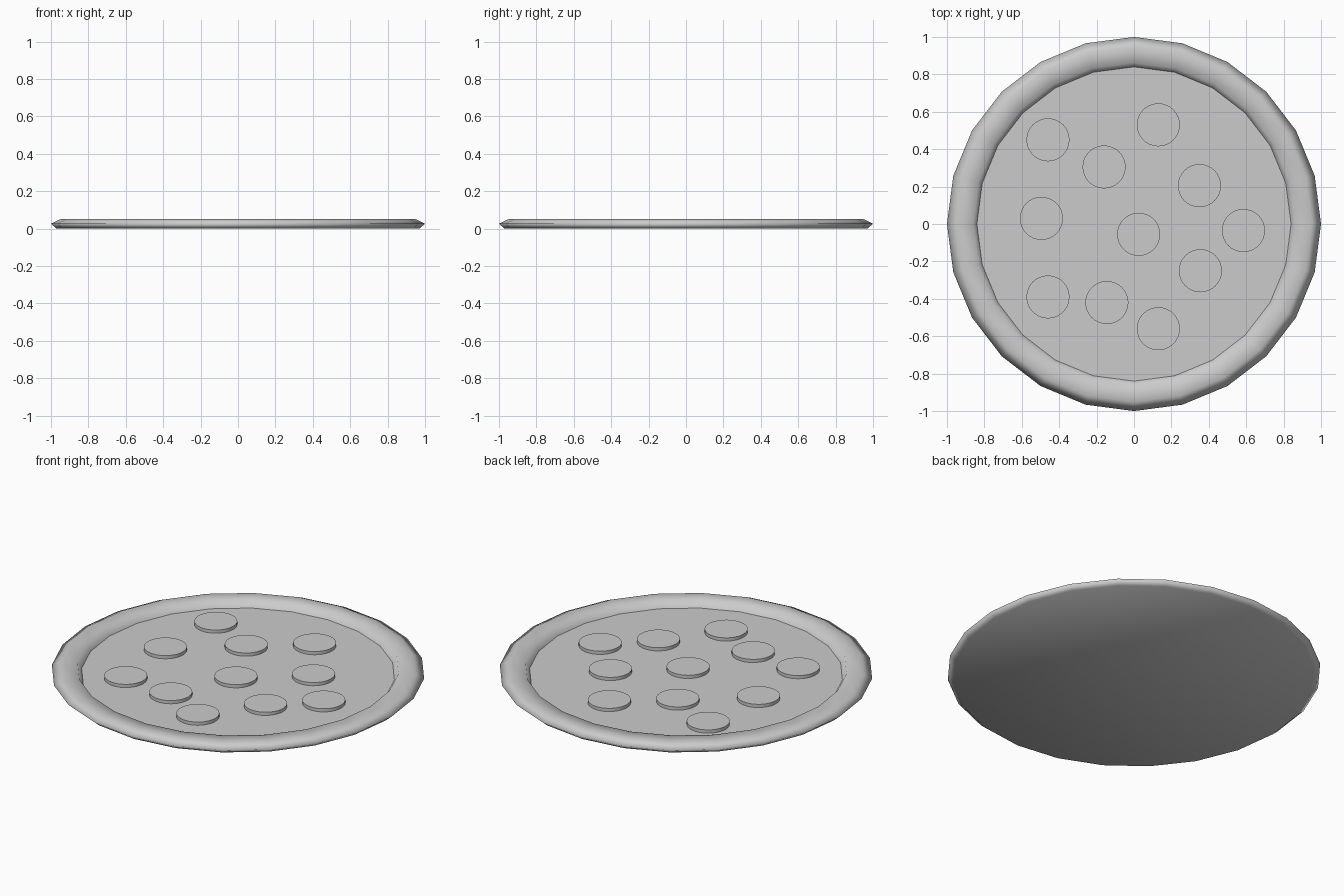
import bpy, bmesh, math

if "Cube" in bpy.data.objects:
    bpy.data.objects.remove(bpy.data.objects["Cube"])

SIDES = 24


def make_object(name, bm, smooth=False):
    bmesh.ops.recalc_face_normals(bm, faces=bm.faces)
    mesh = bpy.data.meshes.new(name)
    bm.to_mesh(mesh)
    bm.free()
    obj = bpy.data.objects.new(name, mesh)
    bpy.context.collection.objects.link(obj)
    if smooth:
        mesh.shade_smooth()
    return obj


def ring(bm, r, z, n=SIDES):
    return [bm.verts.new((r * math.cos(2 * math.pi * i / n),
                          r * math.sin(2 * math.pi * i / n), z)) for i in range(n)]


# Crust and base: raised rim lofted from rings, closed underneath
bm = bmesh.new()
profile = [(0.97, 0.0), (1.0, 0.026), (0.95, 0.05), (0.862, 0.05), (0.84, 0.012)]
rings = [ring(bm, r, z) for r, z in profile]
bm.faces.new(rings[0][::-1])
for a, b in zip(rings, rings[1:]):
    for i in range(SIDES):
        j = (i + 1) % SIDES
        bm.faces.new((a[i], a[j], b[j], b[i]))
# Temporary cap keeps normals consistent; it is replaced by the flat dough disc
cap = bm.faces.new(rings[-1])
bmesh.ops.recalc_face_normals(bm, faces=bm.faces)
bmesh.ops.delete(bm, geom=[cap], context='FACES_ONLY')
make_object("crust", bm, smooth=True)

# Flat topping surface inside the rim
bm = bmesh.new()
bm.faces.new(ring(bm, 0.84, 0.012))
make_object("cheese", bm)

# Round topping slices
spots = [(-0.46, 0.45), (0.13, 0.53), (-0.16, 0.305), (0.35, 0.205),
         (-0.495, 0.03), (0.025, -0.055), (0.585, -0.035), (0.355, -0.25),
         (-0.46, -0.39), (-0.145, -0.42), (0.13, -0.56)]
for k, (x, y) in enumerate(spots):
    bpy.ops.mesh.primitive_cylinder_add(vertices=32, radius=0.115, depth=0.025,
                                        location=(x, y, 0.0185))
    bpy.context.object.name = f"sausage_slice_{k + 1}"
    bpy.ops.object.shade_smooth_by_angle(angle=math.radians(30))
